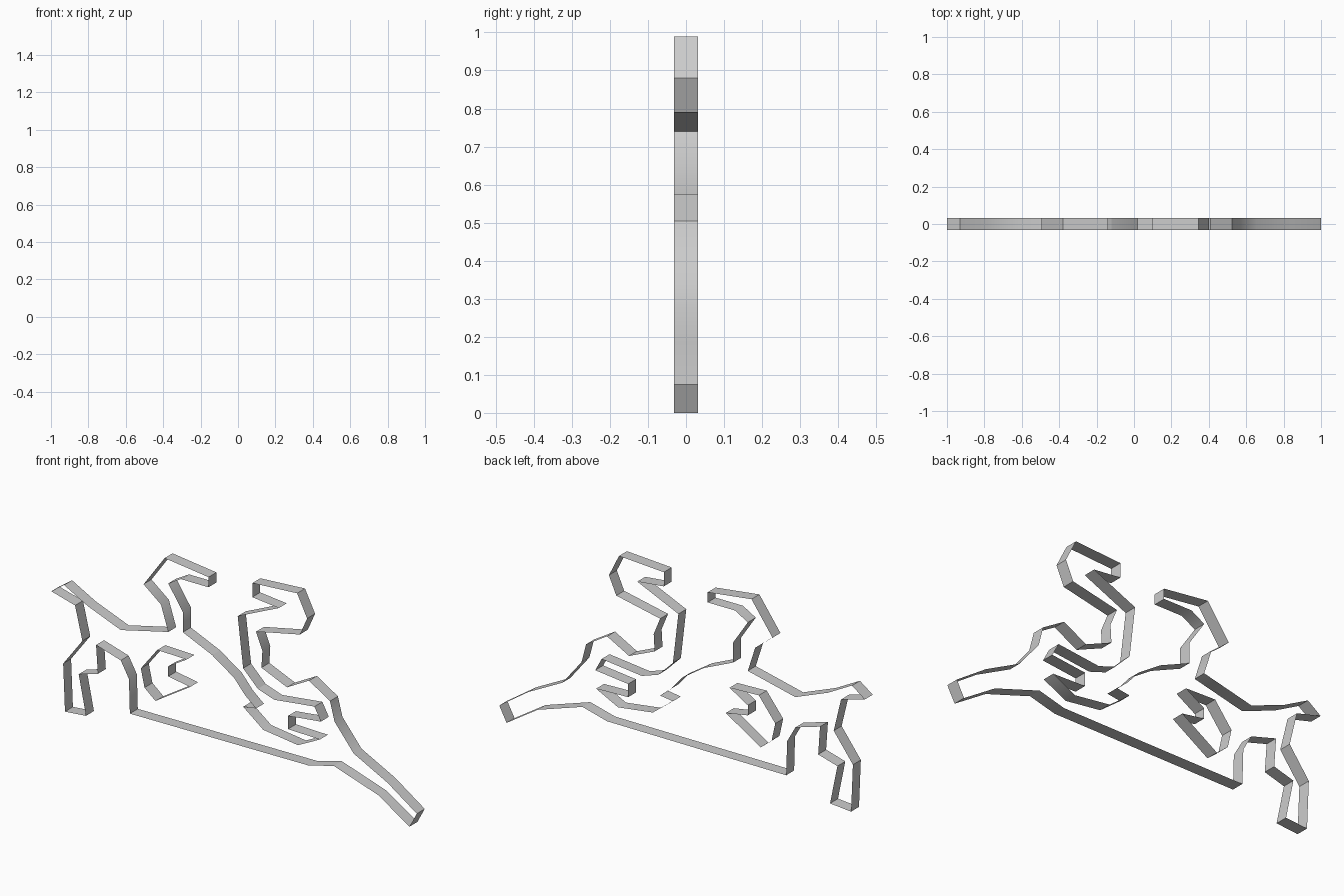
import bpy, bmesh

if "Cube" in bpy.data.objects:
    bpy.data.objects.remove(bpy.data.objects["Cube"])

HALF = 0.031  # half the ribbon depth


def ribbon(name, pts):
    """Thin upright strip through (x, z) points, spanning y = -HALF..HALF."""
    bm = bmesh.new()
    rows = [[bm.verts.new((x, y, z)) for y in (-HALF, HALF)] for x, z in pts]
    for a, b in zip(rows, rows[1:]):
        bm.faces.new((a[0], b[0], b[1], a[1]))
    me = bpy.data.meshes.new(name)
    bm.to_mesh(me)
    bm.free()
    ob = bpy.data.objects.new(name, me)
    bpy.context.collection.objects.link(ob)
    bpy.context.view_layer.objects.active = ob
    ob.select_set(True)
    bpy.ops.object.shade_smooth_by_angle(angle=0.6)
    ob.select_set(False)


# Outline sections, clockwise from the front; each runs on to the next one
back = [(-1, .64), (-.93, .69), (-.8, .62), (-.62, .55)]
left_neck = [(-.36, .61), (-.4, .735), (-.495, .81), (-.38, .97), (-.14, .94),
             (-.14, .89), (-.29, .89), (-.36, .85), (-.28, .73), (-.28, .63)]
chest = [(-.12, .56), (0, .48), (.06, .41), (.12, .36)]
right_wing = [(.05, .35), (.16, .265), (.35, .24), (.47, .3), (.295, .305),
              (.295, .37), (.475, .39), (.44, .455), (.22, .43)]
right_neck = [(.13, .46), (.05, .54), (.02, .79), (.245, .89), (.1, .905), (.1, .975),
              (.345, .99), (.4, .88), (.36, .79), (.12, .74), (.155, .655), (.15, .57)]
right_tail = [(.29, .51), (.41, .575), (.525, .505), (.55, .41), (.655, .28),
              (.84, .185), (1, .075), (.96, 0), (.79, .11)]
water = [(.545, .19), (.41, .155)]
feet = [(-.57, .15), (-.575, .32), (-.62, .4), (-.755, .44), (-.745, .3), (-.85, .27),
        (-.81, .075), (-.925, .065), (-.935, .3), (-.83, .44), (-.87, .605)]

parts = {"left_back": back, "left_neck_and_head": left_neck, "left_chest": chest,
         "right_wing": right_wing, "right_neck_and_head": right_neck,
         "right_back_and_tail": right_tail, "water_line": water, "left_feet": feet}
names = list(parts)
for name, following in zip(names, names[1:] + names[:1]):
    ribbon(name, parts[name] + parts[following][:1])

# Cut-out of the left wing, closed and facing inwards
wing = [(-.42, .505), (-.51, .39), (-.49, .3), (-.43, .25), (-.24, .37),
        (-.36, .39), (-.36, .44), (-.26, .5)]
ribbon("left_wing", wing + wing[:1])
